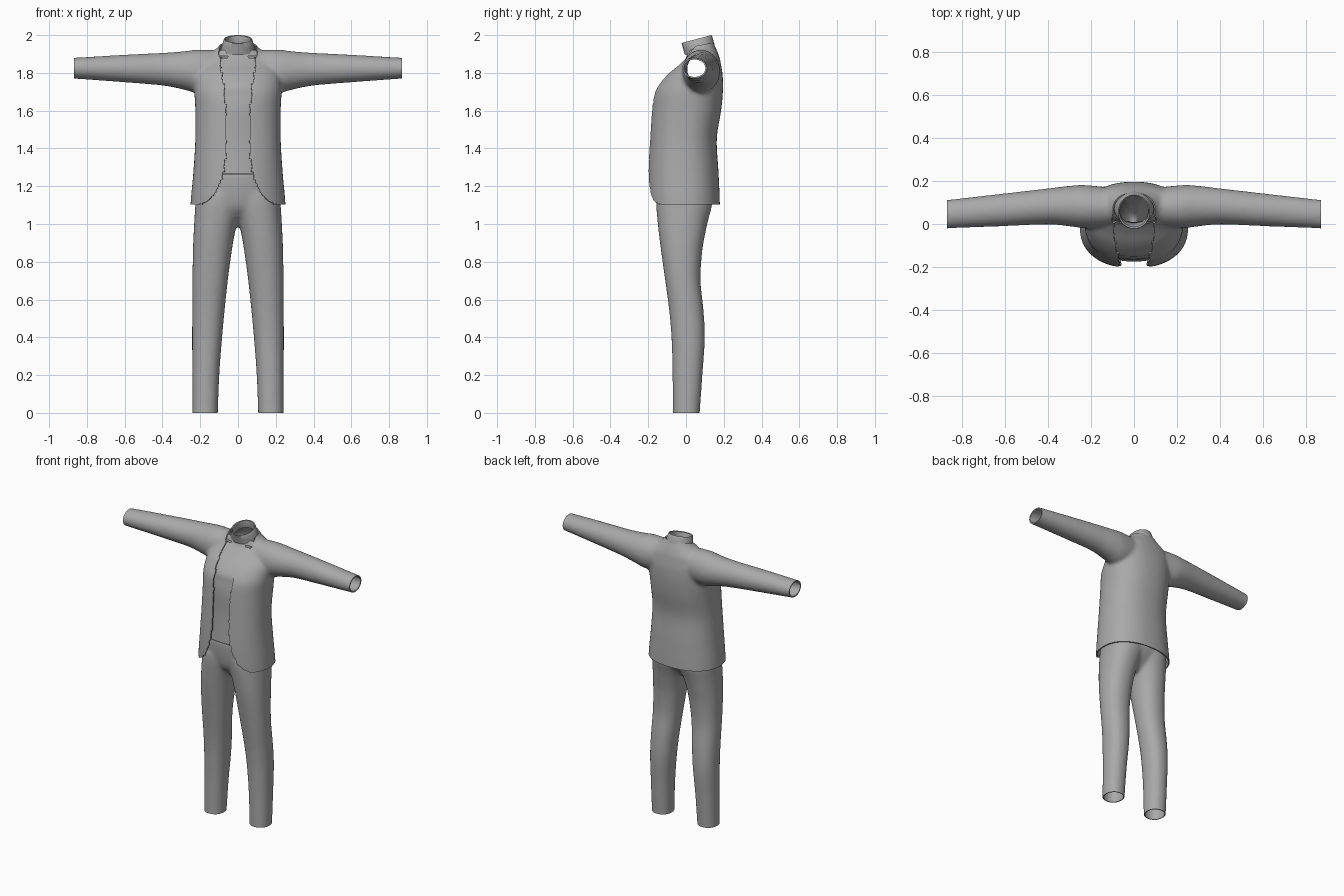
import bpy, bmesh, math
from mathutils import Vector

if "Cube" in bpy.data.objects:
    bpy.data.objects.remove(bpy.data.objects["Cube"])

cloth = bpy.data.materials.new("grey_cloth")
cloth.diffuse_color = (0.4, 0.4, 0.4, 1)
cloth.use_nodes = True
cloth.node_tree.nodes["Principled BSDF"].inputs["Base Color"].default_value = cloth.diffuse_color


def spline(rows, steps=5):
    """Smoothly resample a table of section values."""
    out = []
    for i in range(len(rows) - 1):
        p0, p1 = rows[max(i - 1, 0)], rows[i]
        p2, p3 = rows[i + 1], rows[min(i + 2, len(rows) - 1)]
        for s in range(steps):
            t = s / steps
            out.append([0.5 * (2 * b + (c - a) * t + (2 * a - 5 * b + 4 * c - d) * t * t
                               + (3 * b - a - 3 * c + d) * t ** 3)
                        for a, b, c, d in zip(p0, p1, p2, p3)])
    return out + [list(rows[-1])]


def oval(u0, u1, v0, v1, n=64, power=2.0):
    """Superellipse filling the box u0..u1, v0..v1."""
    pts = []
    for i in range(n):
        a = 2 * math.pi * i / n
        c, s = math.cos(a), math.sin(a)
        c = math.copysign(abs(c) ** (2 / power), c)
        s = math.copysign(abs(s) ** (2 / power), s)
        pts.append(((u0 + u1) / 2 + c * (u1 - u0) / 2, (v0 + v1) / 2 + s * (v1 - v0) / 2))
    return pts


def loft(bm, rings, caps=True):
    vs = [[bm.verts.new(p) for p in r] for r in rings]
    n = len(vs[0])
    for a, b in zip(vs, vs[1:]):
        for i in range(n):
            j = (i + 1) % n
            bm.faces.new((a[i], a[j], b[j], b[i]))
    if caps:
        bm.faces.new(vs[0])
        bm.faces.new(vs[-1])


def upright(rows, power=2.0):
    """Rows of z, x0, x1, y_front, y_back become horizontal rings."""
    return [[(x, y, z) for x, y in oval(x0, x1, y0, y1, power=power)]
            for z, x0, x1, y0, y1 in spline(rows)]


def make(name, bm):
    bmesh.ops.recalc_face_normals(bm, faces=bm.faces)
    me = bpy.data.meshes.new(name)
    bm.to_mesh(me)
    bm.free()
    ob = bpy.data.objects.new(name, me)
    bpy.context.collection.objects.link(ob)
    me.materials.append(cloth)
    return ob


def bake(ob):
    dg = bpy.context.evaluated_depsgraph_get()
    me = bpy.data.meshes.new_from_object(ob.evaluated_get(dg))
    ob.modifiers.clear()
    ob.data = me
    if not me.materials:
        me.materials.append(cloth)


def fuse(ob, iterations):
    """Merge overlapping volumes into one soft skin."""
    m = ob.modifiers.new("fuse", 'REMESH')
    m.mode = 'VOXEL'
    m.voxel_size = 0.01
    s = ob.modifiers.new("soften", 'SMOOTH')
    s.factor = 0.5
    s.iterations = iterations
    bake(ob)


def trim(bm, point, normal):
    bmesh.ops.bisect_plane(bm, geom=bm.verts[:] + bm.edges[:] + bm.faces[:],
                           plane_co=point, plane_no=normal, clear_outer=True)


def finish(ob, thickness=0.0):
    if thickness:
        m = ob.modifiers.new("thickness", 'SOLIDIFY')
        m.thickness = thickness
        m.offset = -1
        bake(ob)
    bpy.ops.object.select_all(action='DESELECT')
    ob.select_set(True)
    bpy.context.view_layer.objects.active = ob
    bpy.ops.object.shade_smooth_by_angle(angle=math.radians(40))


# half width of the jacket opening by height
OPENING = [(1.09, 0.25), (1.105, 0.2), (1.12, 0.165), (1.165, 0.122), (1.24, 0.088), (1.32, 0.072),
           (1.40, 0.064), (1.58, 0.064), (1.74, 0.08), (1.84, 0.096), (1.915, 0.104), (1.95, 0.096), (2.0, 0.08)]


def opening(z):
    z = min(max(z, OPENING[0][0]), OPENING[-1][0])
    for (z0, a), (z1, b) in zip(OPENING, OPENING[1:]):
        if z <= z1:
            return a + (b - a) * (z - z0) / (z1 - z0)


# torso sections: z, half width, y front, y back
TORSO = [(1.06, 0.254, -0.202, 0.18), (1.15, 0.248, -0.205, 0.178), (1.28, 0.236, -0.204, 0.172),
         (1.45, 0.226, -0.194, 0.163), (1.60, 0.226, -0.184, 0.186), (1.68, 0.23, -0.174, 0.194),
         (1.73, 0.23, -0.153, 0.196), (1.79, 0.225, -0.106, 0.194), (1.84, 0.205, -0.048, 0.186),
         (1.88, 0.175, -0.01, 0.178), (1.92, 0.122, 0.0, 0.163), (1.96, 0.09, 0.004, 0.145),
         (2.0, 0.08, 0.006, 0.13)]

# sleeve sections: x, y front, y back, z bottom, z top
SLEEVE = [(0.12, -0.015, 0.17, 1.70, 1.92), (0.22, -0.02, 0.18, 1.695, 1.922),
          (0.29, -0.012, 0.178, 1.712, 1.914), (0.40, -0.002, 0.165, 1.733, 1.906),
          (0.60, -0.01, 0.142, 1.75, 1.896), (0.90, -0.022, 0.108, 1.772, 1.878)]

# jacket: torso and sleeves fused, then opened at hem, cuffs, neck and front
bm = bmesh.new()
loft(bm, upright([(z, -w, w, f, b) for z, w, f, b in TORSO], 2.3))
for side in (1, -1):
    loft(bm, [[(side * x, y, z) for y, z in oval(y0, y1, z0, z1)]
              for x, y0, y1, z0, z1 in spline(SLEEVE)])
jacket = make("jacket", bm)
fuse(jacket, 10)
bm = bmesh.new()
bm.from_mesh(jacket.data)
trim(bm, (0, 0, 1.103), (0, 0, -1))
trim(bm, (0.868, 0, 0), (1, 0, 0))
trim(bm, (-0.868, 0, 0), (-1, 0, 0))
trim(bm, (0, 0.15, 1.962), (0, -0.2, 1))
front = []
for f in bm.faces:
    c = f.calc_center_median()
    if c.y < 0.07 and abs(c.x) < opening(c.z):
        front.append(f)
bmesh.ops.delete(bm, geom=front, context='FACES')
for v in bm.verts:
    if v.is_boundary and v.co.y < 0.06 and v.co.z > 1.106:
        g = abs(v.co.x) - opening(v.co.z)
        if abs(g) < 0.025:
            slope = (opening(v.co.z + 0.004) - opening(v.co.z - 0.004)) / 0.008
            k = g / (1 + slope * slope)
            v.co.x -= math.copysign(k, v.co.x)
            v.co.z = max(1.103, v.co.z + k * slope)
bm.to_mesh(jacket.data)
bm.free()
finish(jacket, 0.008)

# shirt: front panel just inside the jacket
rows = []
for z, w, f, b in TORSO[2:11]:
    gap = 0.03 if z < 1.5 else 0.02 if z < 1.7 else 0.01
    rows.append((max(z, 1.268) if z > 1.28 else 1.268, -w + gap, w - gap, f + gap, b - gap))
bm = bmesh.new()
loft(bm, upright(rows, 2.3), caps=False)
bmesh.ops.recalc_face_normals(bm, faces=bm.faces)
hidden = []
for f in bm.faces:
    c = f.calc_center_median()
    if abs(c.x) > opening(c.z) + 0.045 or c.y > (0.07 if c.z > 1.89 else 0.005):
        hidden.append(f)
bmesh.ops.delete(bm, geom=hidden, context='FACES')
finish(make("shirt_front", bm))

# collar: tilted band, outside up and inside down
# half width, y front, y back, z front, z back
COLLAR = [(0.092, -0.006, 0.152, 1.895, 1.945), (0.084, -0.014, 0.146, 1.925, 1.968),
          (0.076, -0.023, 0.138, 1.955, 1.996), (0.073, -0.021, 0.135, 1.959, 2.0),
          (0.067, -0.014, 0.13, 1.956, 1.997), (0.066, -0.004, 0.13, 1.925, 1.968),
          (0.072, 0.004, 0.135, 1.895, 1.945)]
bm = bmesh.new()
loft(bm, [[(x, y, zf + (zb - zf) * (y - yf) / (yb - yf)) for x, y in oval(-w, w, yf, yb)]
          for w, yf, yb, zf, zb in COLLAR], caps=False)
finish(make("collar", bm))

# trousers: two legs and a hip block fused; z, x inner, x outer, y front, y back
LEG = [(-0.04, 0.108, 0.241, -0.07, 0.07), (0.2, 0.099, 0.242, -0.071, 0.087),
       (0.4, 0.084, 0.243, -0.077, 0.1), (0.55, 0.07, 0.242, -0.09, 0.092),
       (0.7, 0.054, 0.241, -0.11, 0.077), (0.85, 0.034, 0.239, -0.131, 0.085),
       (0.95, 0.017, 0.235, -0.144, 0.102), (1.02, -0.002, 0.231, -0.151, 0.117),
       (1.1, -0.03, 0.226, -0.158, 0.138), (1.16, -0.05, 0.22, -0.158, 0.14)]
HIP = [(0.99, 0.1, -0.05, 0.04), (1.03, 0.18, -0.1, 0.08), (1.08, 0.214, -0.143, 0.12),
       (1.14, 0.221, -0.16, 0.145), (1.22, 0.215, -0.168, 0.15), (1.275, 0.205, -0.168, 0.145)]
bm = bmesh.new()
for side in (1, -1):
    loft(bm, upright([(z, side * a, side * b, f, k) for z, a, b, f, k in LEG], 2.2))
loft(bm, upright([(z, -w, w, f, b) for z, w, f, b in HIP], 2.2))
trousers = make("trousers", bm)
fuse(trousers, 10)
bm = bmesh.new()
bm.from_mesh(trousers.data)
trim(bm, (0, 0, 0), (0, 0, -1))
trim(bm, (0, 0, 1.262), (0, 0, 1))
bm.to_mesh(trousers.data)
bm.free()
finish(trousers, 0.006)
